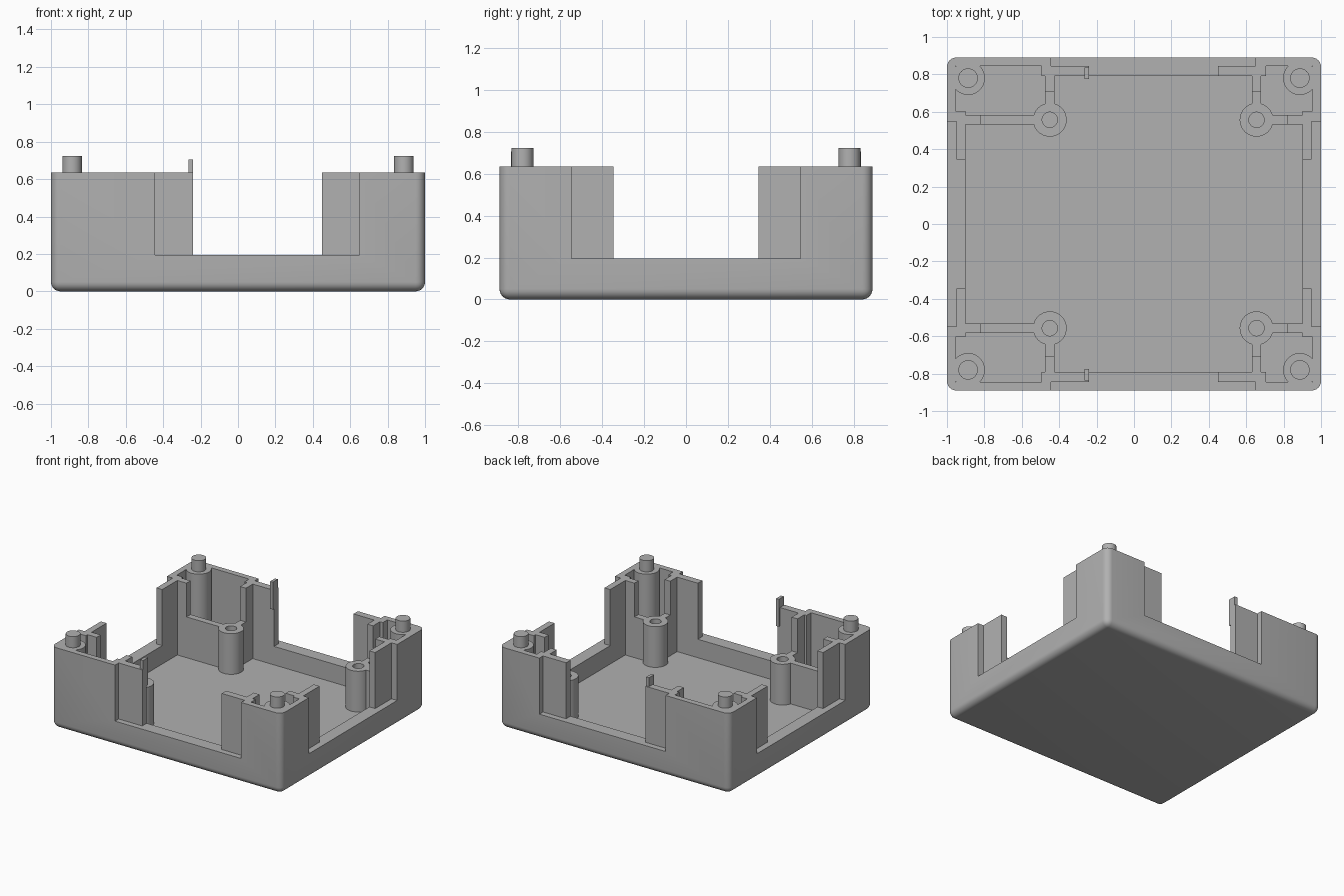
import bpy, bmesh, math
from mathutils import Matrix, Vector

if "Cube" in bpy.data.objects:
    bpy.data.objects.remove(bpy.data.objects["Cube"], do_unlink=True)

FLOOR, SILL, RIM, BOSS_TOP = 0.05, 0.195, 0.635, 0.37

grey = bpy.data.materials.new("plain grey")
grey.use_nodes = True
colour = (0.44, 0.44, 0.44, 1)
grey.diffuse_color = colour
grey.node_tree.nodes["Principled BSDF"].inputs["Base Color"].default_value = colour


def finish(name, bm):
    bmesh.ops.recalc_face_normals(bm, faces=bm.faces[:])
    mesh = bpy.data.meshes.new(name)
    bm.to_mesh(mesh)
    bm.free()
    mesh.materials.append(grey)
    obj = bpy.data.objects.new(name, mesh)
    bpy.context.collection.objects.link(obj)
    return obj


def box_mesh(xs, ys, zs):
    lo, hi = zip(*(sorted(pair) for pair in (xs, ys, zs)))
    lo, hi = Vector(lo), Vector(hi)
    bm = bmesh.new()
    bmesh.ops.create_cube(bm, size=1, matrix=Matrix.Translation((lo + hi) / 2)
                          @ Matrix.Diagonal((*(hi - lo), 1)))
    return bm


def box(name, xs, ys, zs):
    return finish(name, box_mesh(xs, ys, zs))


def activate(obj):
    bpy.ops.object.select_all(action="DESELECT")
    obj.select_set(True)
    bpy.context.view_layer.objects.active = obj


def smooth(obj):
    activate(obj)
    bpy.ops.object.shade_smooth_by_angle(angle=math.radians(30))


def cylinder(name, x, y, radius, z0, z1):
    bm = bmesh.new()
    bmesh.ops.create_cone(bm, cap_ends=True, segments=40, radius1=radius, radius2=radius,
                          depth=z1 - z0, matrix=Matrix.Translation((x, y, (z0 + z1) / 2)))
    smooth(finish(name, bm))


def tube(name, x, y, outer, inner, z0, z1):
    bm = bmesh.new()
    ring = [bm.verts.new((x + r, y, z)) for r, z in
            ((inner, z0), (outer, z0), (outer, z1), (inner, z1))]
    edges = [bm.edges.new((ring[i], ring[i - 1])) for i in range(4)]
    bmesh.ops.spin(bm, geom=ring + edges, cent=(x, y, 0), axis=(0, 0, 1),
                   angle=math.tau, steps=40)
    bmesh.ops.remove_doubles(bm, verts=bm.verts[:], dist=0.0001)
    smooth(finish(name, bm))


# Solid case with rounded uprights and bottom edges
bm = box_mesh((-1, 1), (-0.89, 0.89), (0, RIM))
rounded = [e for e in bm.edges if min(v.co.z for v in e.verts) < 0.01]
bmesh.ops.bevel(bm, geom=rounded, offset=0.05, segments=6, profile=0.5, affect="EDGES")
case = finish("case", bm)

# Cavity, side openings, outer recesses and corner pockets
cuts = [((-0.9, 0.9), (-0.79, 0.79), (FLOOR, 1)),
        ((-0.24, 0.45), (-1.2, 1.2), (SILL, 1)),
        ((-1.2, 1.2), (-0.345, 0.345), (SILL, 1))]
for s in (-1, 1):
    cuts.append(((-0.445, 0.65), (s * 0.845, s * 1.2), (SILL, 1)))
    cuts.append(((s * 0.95, s * 1.2), (-0.547, 0.547), (SILL, 1)))
    for inner_x, outer_x in ((-0.495, -0.955), (0.705, 0.955)):
        cuts.append(((inner_x, outer_x), (s * 0.603, s * 0.845), (FLOOR, 1)))

for xs, ys, zs in cuts:
    cutter = box("cutter", xs, ys, zs)
    cutter.hide_render = True
    mod = case.modifiers.new("cut", "BOOLEAN")
    mod.operation, mod.solver, mod.object = "DIFFERENCE", "EXACT", cutter
    activate(case)
    bpy.ops.object.modifier_apply(modifier=mod.name)
    bpy.data.objects.remove(cutter, do_unlink=True)
smooth(case)

# Posts, pins, screw bosses and stepped ribs at each corner
for sy, end in ((-1, "front"), (1, "back")):
    for sx, bx, side in ((-1, -0.45, "right"), (1, 0.655, "left")):
        tag = f"{end}_{side}"
        by = sy * 0.557
        cylinder(f"{tag}_post", sx * 0.887, sy * 0.78, 0.09, FLOOR - 0.01, RIM)
        cylinder(f"{tag}_pin", sx * 0.887, sy * 0.78, 0.052, RIM - 0.02, 0.723)
        tube(f"{tag}_boss", bx, by, 0.09, 0.041, FLOOR - 0.005, BOSS_TOP)

        across = (by - 0.025, by + 0.025)
        box(f"{tag}_side_rib", (bx + sx * 0.07, sx * 0.82), across, (FLOOR - 0.01, BOSS_TOP))
        box(f"{tag}_side_rib_step", (sx * 0.82, sx * 0.905), across, (FLOOR - 0.01, RIM))

        along = (bx - 0.025, bx + 0.025)
        box(f"{tag}_end_rib", along, (by + sy * 0.07, sy * 0.705), (FLOOR - 0.01, BOSS_TOP))
        box(f"{tag}_end_rib_step", along, (sy * 0.705, sy * 0.795), (FLOOR - 0.01, RIM))

    # Small snap tab on the edge of the wide end panel
    box(f"{end}_tab", (-0.264, -0.24), (sy * 0.775, sy * 0.836), (0.49, 0.705))
